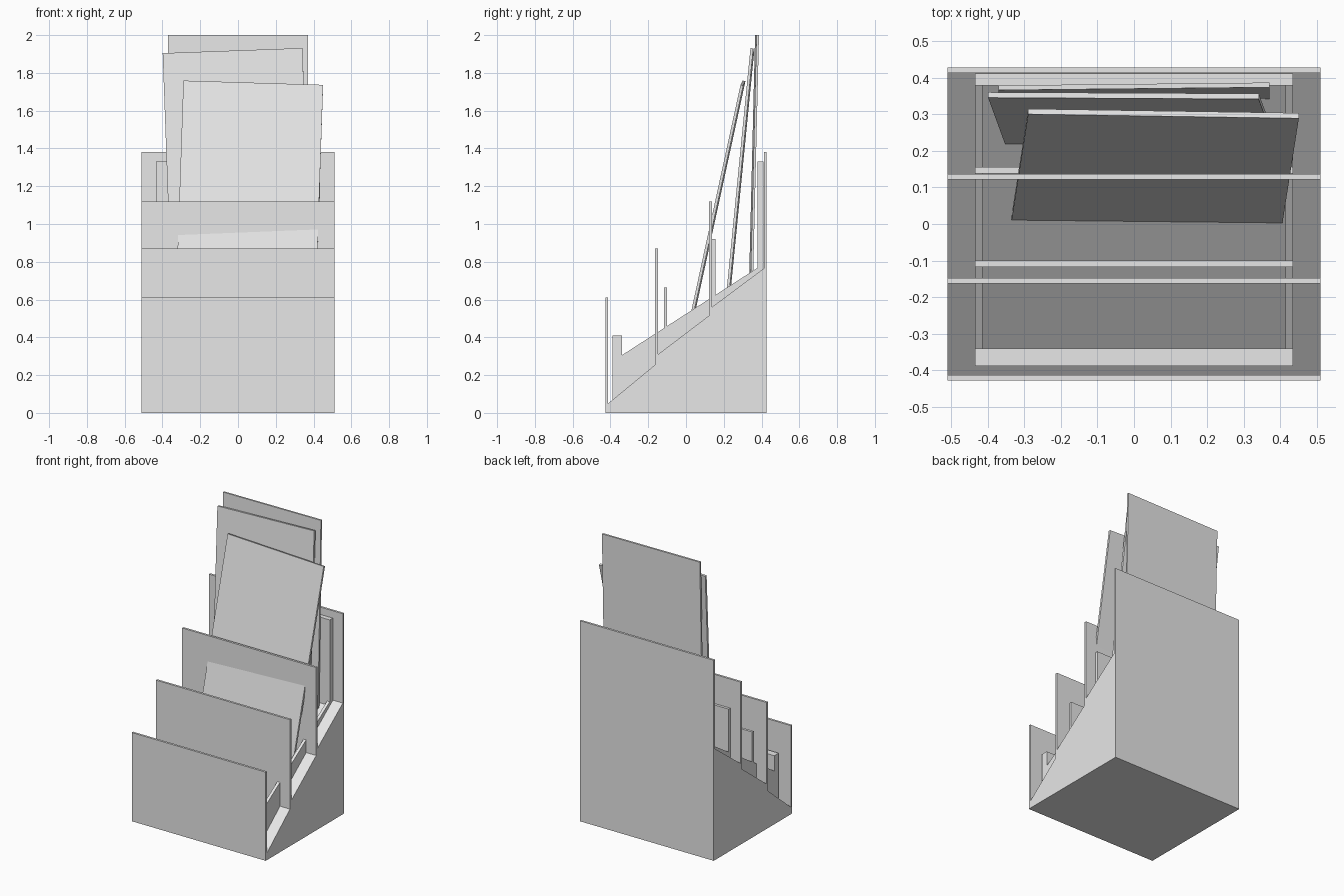
import bpy, bmesh
from math import radians
from mathutils import Matrix, Euler

cube = bpy.data.objects.get("Cube")
if cube:
    bpy.data.objects.remove(cube, do_unlink=True)

grey = bpy.data.materials.new("light_grey")
grey.use_nodes = True
grey.diffuse_color = (0.8, 0.8, 0.8, 1)
grey.node_tree.nodes["Principled BSDF"].inputs["Base Color"].default_value = (0.8, 0.8, 0.8, 1)


def finish(name, bm):
    bmesh.ops.recalc_face_normals(bm, faces=bm.faces)
    mesh = bpy.data.meshes.new(name)
    bm.to_mesh(mesh)
    bm.free()
    mesh.materials.append(grey)
    obj = bpy.data.objects.new(name, mesh)
    bpy.context.collection.objects.link(obj)
    return obj


def extrude_profile(name, points, x0, x1):
    """Extrude a (y, z) outline along x."""
    bm = bmesh.new()
    face = bm.faces.new([bm.verts.new((x0, y, z)) for y, z in points])
    ext = bmesh.ops.extrude_face_region(bm, geom=[face])
    verts = [v for v in ext["geom"] if isinstance(v, bmesh.types.BMVert)]
    bmesh.ops.translate(bm, verts=verts, vec=(x1 - x0, 0, 0))
    return finish(name, bm)


def box(name, x0, x1, y0, y1, z0, z1):
    return extrude_profile(name, [(y0, z0), (y1, z0), (y1, z1), (y0, z1)], x0, x1)


# Stepped stand: sloping floors between four upright dividers
DIVIDER = 0.015
stand = [(0.427, 0), (-0.427, 0)]
steps = [(-0.427, 0.61, 0.05), (-0.163, 0.87, 0.31), (0.122, 1.12, 0.56), (0.412, 1.38, None)]
for i, (y, top, floor) in enumerate(steps):
    stand += [(y, top), (y + DIVIDER, top)]
    if floor is not None:
        next_y = steps[i + 1][0]
        stand += [(y + DIVIDER, floor), (next_y, floor + 0.205)]
extrude_profile("stepped_stand", stand, -0.51, 0.51)

# Thin side cheeks of the inner pockets
cheek = [(-0.388, 0.04), (-0.388, 0.28), (-0.34, 0.305), (0.39, 0.775), (0.41, 0.775), (0.41, 0.04)]
for side, x in (("right", -0.434), ("left", 0.414)):
    extrude_profile(side + "_pocket_cheek", cheek, x, x + 0.02)

# Cross walls of the inner pockets
for name, y0, y1, z0, z1 in (
        ("front_pocket_wall", -0.388, -0.34, 0.04, 0.41),
        ("second_pocket_wall", -0.117, -0.1, 0.3, 0.665),
        ("third_pocket_wall", 0.138, 0.156, 0.5, 0.92),
        ("back_pocket_wall", 0.378, 0.411, 0.7, 1.33)):
    box(name, -0.434, 0.434, y0, y1, z0, z1)


# Leaning boards, placed by the middle of the bottom front edge
def board(name, loc, length, lean, roll, yaw, thick=0.015):
    obj = box(name, -0.37, 0.37, 0, thick, 0, length)
    rot = (Matrix.Rotation(radians(yaw), 4, 'Z') @ Matrix.Rotation(radians(-lean), 4, 'X')
           @ Matrix.Rotation(radians(roll), 4, 'Y'))
    obj.data.transform(Matrix.Translation(loc) @ rot)


board("front_board", (0.035, 0.003, 0.41), 1.37, 12.3, 1.8, -0.5)
board("middle_board", (0.018, 0.215, 0.615), 1.31, 5.6, -2.1, -0.5)
board("back_board", (0, 0.338, 0.71), 1.29, 1.4, 0, 0.6, 0.013)
